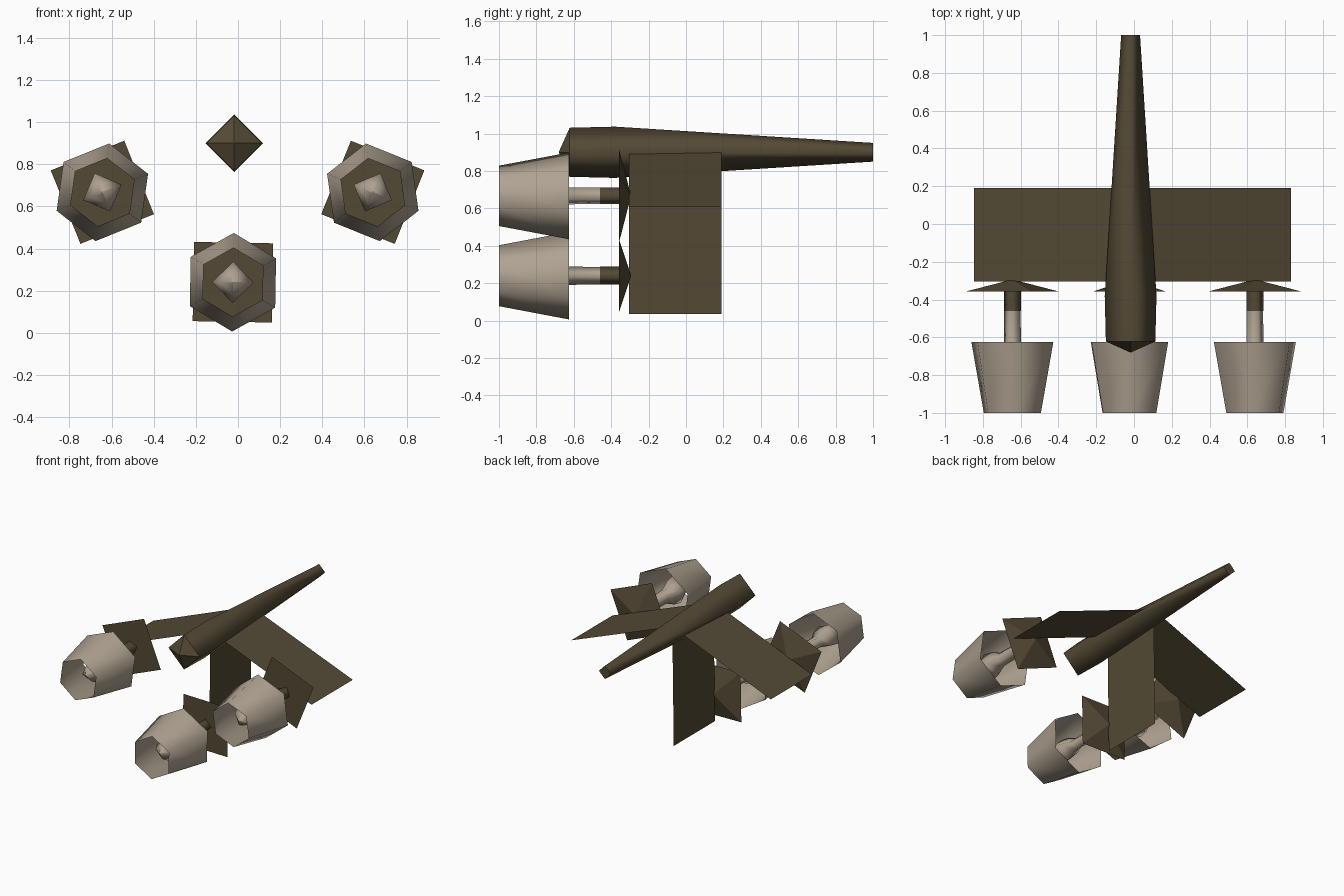
import bpy
import math

if "Cube" in bpy.data.objects:
    bpy.data.objects.remove(bpy.data.objects["Cube"])


def material(name, rgb):
    m = bpy.data.materials.new(name)
    m.diffuse_color = (*rgb, 1.0)
    m.use_nodes = True
    m.node_tree.nodes["Principled BSDF"].inputs["Base Color"].default_value = m.diffuse_color
    return m


BROWN = material("dark olive brown", (0.088, 0.067, 0.035))
PALE = material("warm pale grey", (0.43, 0.365, 0.285))


def add_object(name, verts, faces, mat, smooth=False):
    mesh = bpy.data.meshes.new(name)
    mesh.from_pydata(verts, [], faces)
    mesh.materials.append(mat)
    for p in mesh.polygons:
        # caps stay flat, side walls are smooth
        p.use_smooth = smooth and abs(p.normal.y) < 0.8
    ob = bpy.data.objects.new(name, mesh)
    bpy.context.collection.objects.link(ob)
    return ob


def lathe(name, profile, centre, sides, angle, mat, cap_start=True,
          cap_end=True, smooth=True):
    """Sweep (y, radius) rings along y; first corner points along angle."""
    cx, cz = centre
    verts, faces = [], []
    for y, r in profile:
        for k in range(sides):
            a = angle + 2 * math.pi * k / sides
            verts.append((cx + r * math.cos(a), y, cz + r * math.sin(a)))
    for i in range(len(profile) - 1):
        for k in range(sides):
            a, b = i * sides + k, i * sides + (k + 1) % sides
            faces.append((a, b, b + sides, a + sides))
    if cap_start:
        faces.append(tuple(reversed(range(sides))))
    if cap_end:
        n = (len(profile) - 1) * sides
        faces.append(tuple(range(n, n + sides)))
    # faces wind outward when seen from outside
    faces = [tuple(reversed(f)) for f in faces]
    return add_object(name, verts, faces, mat, smooth)


# Fuselage: diamond section with blunt pointed nose and tapered tail
lathe("fuselage",
      [(-0.68, 0.002), (-0.622, 0.131), (-0.38, 0.137), (1.0, 0.05)],
      (-0.018, 0.90), 4, 0, BROWN)

# Three thin wings radiating from the hub, each with an engine behind
hub = (-0.018, 0.937)
layout = [
    # name, wing tip (x, z), engine centre (x, z), radial angle
    ("right", (0.832, 0.607), (0.640, 0.667), math.radians(-22)),
    ("left", (-0.846, 0.607), (-0.644, 0.667), math.radians(202)),
    ("lower", (-0.030, 0.035), (-0.024, 0.240), math.radians(-91)),
]
for name, tip, centre, ang in layout:
    add_object(name + "_wing",
               [(hub[0], -0.305, hub[1]), (tip[0], -0.305, tip[1]),
                (tip[0], 0.19, tip[1]), (hub[0], 0.19, hub[1])],
               [(0, 1, 2, 3)], BROWN)

    # Open hexagonal engine shell
    lathe(name + "_engine_shell", [(-1.0, 0.163), (-0.625, 0.234)],
          centre, 6, ang, PALE, False, False)

    # Pointed spindle inside the shell, running back into the rod
    lathe(name + "_engine_spindle",
          [(-0.91, 0.005), (-0.87, 0.06), (-0.80, 0.098), (-0.73, 0.085),
           (-0.65, 0.049), (-0.46, 0.047)],
          centre, 4, ang, PALE)

    # Brown rod and shallow pyramid plate
    lathe(name + "_engine_rod", [(-0.46, 0.048), (-0.355, 0.048)],
          centre, 4, ang, BROWN)
    lathe(name + "_engine_plate", [(-0.357, 0.266), (-0.296, 0.01)],
          centre, 4, ang + math.pi / 4, BROWN, smooth=False)
